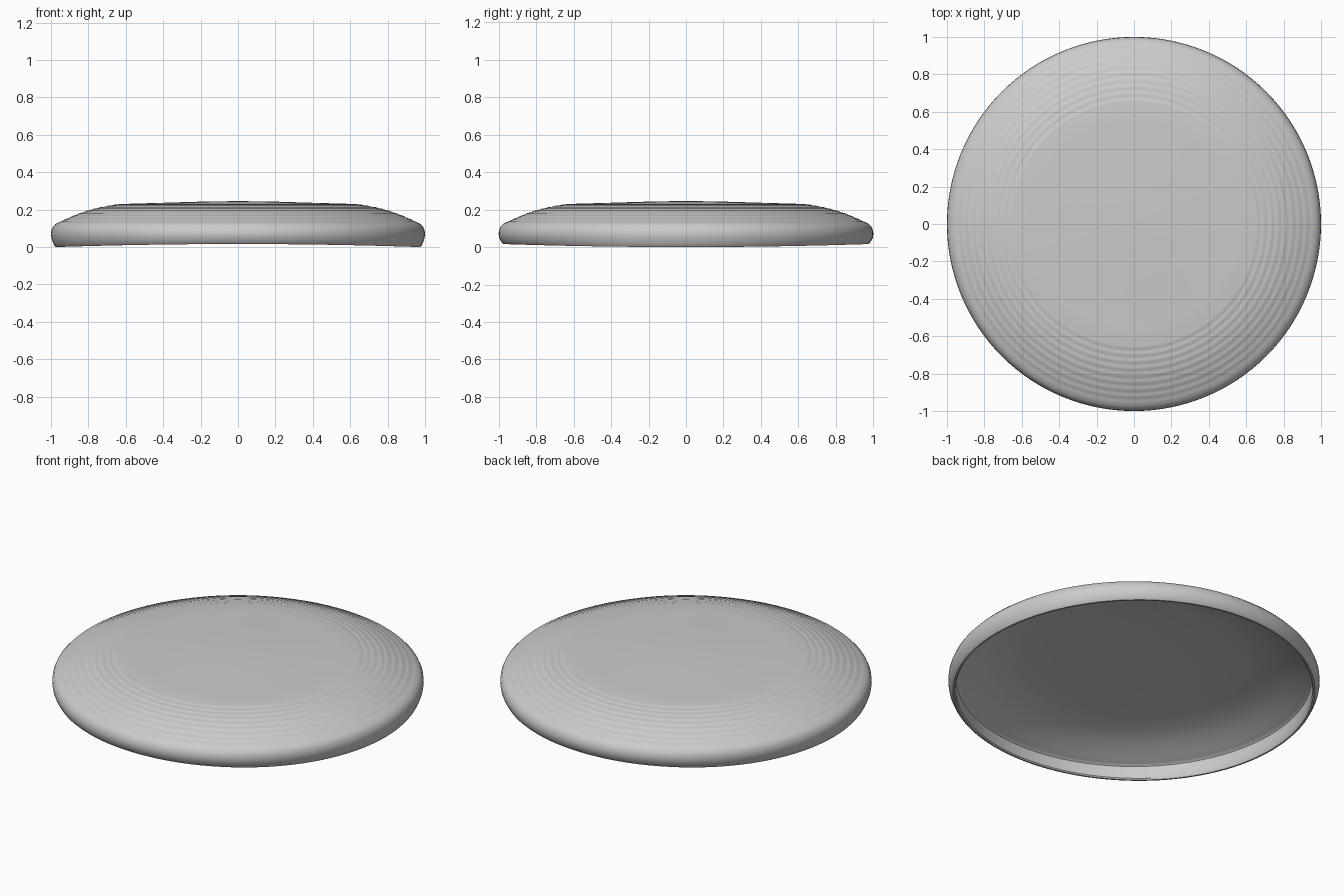
import bpy, bmesh, math

cube = bpy.data.objects.get("Cube")
if cube:
    bpy.data.objects.remove(cube)

SEGMENTS = 128

# Plain grey plastic
mat = bpy.data.materials.new("grey plastic")
mat.use_nodes = True
grey = (0.6, 0.6, 0.6, 1)
mat.diffuse_color = grey
mat.node_tree.nodes["Principled BSDF"].inputs["Base Color"].default_value = grey


def shoulder(first, last, rise, drop, ripple=0.0, steps=40):
    """Bowed slope between two radii, with optional fine grip ridges."""
    points = []
    for i in range(steps + 1):
        t = i / steps
        r = first + (last - first) * t
        z = rise + (drop - rise) * t + 0.014 * math.sin(math.pi * t)
        z += ripple * math.sin(t * 16 * math.pi)
        points.append((r, z))
    return points


# Cross-section from the crown, over the rim, to the hollow underside
crown = [(0, 0.245), (0.15, 0.244), (0.35, 0.238), (0.55, 0.232), (0.63, 0.23)]
top_slope = shoulder(0.65, 0.95, 0.227, 0.136, 0.0012)
rim = [(0.975, 0.124), (0.99, 0.108), (0.998, 0.088), (1, 0.068), (0.997, 0.045),
       (0.99, 0.025), (0.982, 0.008), (0.975, 0), (0.966, 0), (0.96, 0.008),
       (0.96, 0.05), (0.958, 0.088), (0.95, 0.095)]
under_slope = shoulder(0.65, 0.94, 0.193, 0.099, steps=10)[::-1]
ceiling = [(0.63, 0.196), (0.35, 0.204), (0, 0.21)]
profile = crown + top_slope + rim + under_slope + ceiling

# Revolve the cross-section
bm = bmesh.new()
verts = [bm.verts.new((r, 0, z)) for r, z in profile]
edges = [bm.edges.new(pair) for pair in zip(verts, verts[1:])]
bmesh.ops.spin(bm, geom=verts + edges, axis=(0, 0, 1), cent=(0, 0, 0),
               angle=math.tau, steps=SEGMENTS, use_merge=True)
bmesh.ops.remove_doubles(bm, verts=bm.verts, dist=0.0001)

# Slight warp of the lip
for v in bm.verts:
    if v.co.z < 0.07 and v.co.xy.length > 0.9:
        angle = math.atan2(v.co.y, v.co.x)
        v.co.z += 0.008 * (1 - math.cos(2 * angle)) * (1 - v.co.z / 0.07)
bmesh.ops.recalc_face_normals(bm, faces=bm.faces)

mesh = bpy.data.meshes.new("flying_disc")
bm.to_mesh(mesh)
bm.free()
mesh.materials.append(mat)
disc = bpy.data.objects.new("flying_disc", mesh)
bpy.context.collection.objects.link(disc)
bpy.context.view_layer.objects.active = disc
disc.select_set(True)
bpy.ops.object.shade_smooth_by_angle(angle=math.radians(40))
